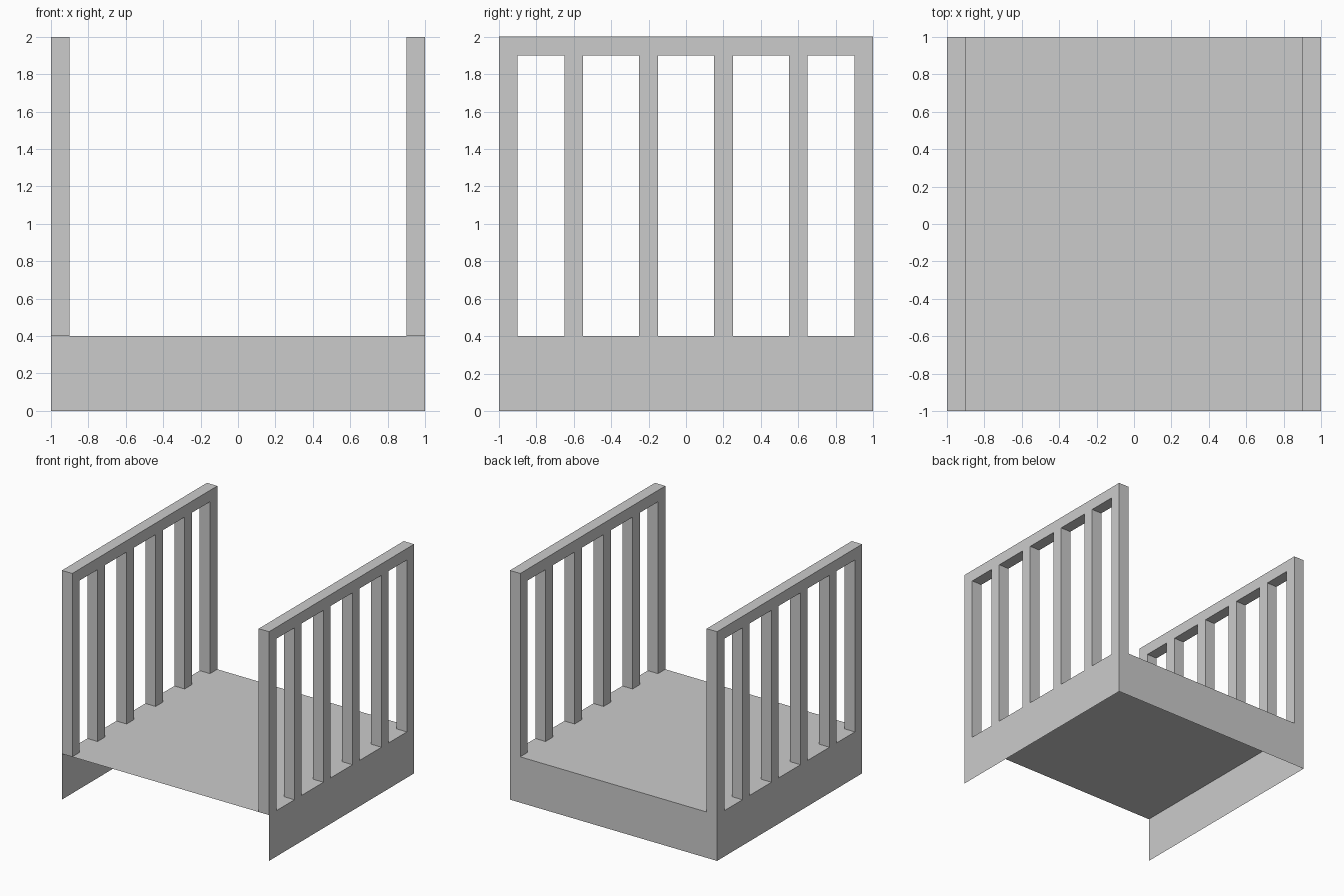
import bpy, bmesh

if "Cube" in bpy.data.objects:
    bpy.data.objects.remove(bpy.data.objects["Cube"])


def make_object(name, bm):
    mesh = bpy.data.meshes.new(name)
    bm.to_mesh(mesh)
    bm.free()
    obj = bpy.data.objects.new(name, mesh)
    bpy.context.collection.objects.link(obj)
    return obj


# Base: thin-walled box, open at the front and underneath
bm = bmesh.new()
bmesh.ops.create_cube(bm, size=2)
for v in bm.verts:
    v.co.z = 0.4 if v.co.z > 0 else 0.0
open_sides = [f for f in bm.faces if f.normal.z < -0.5 or f.normal.y < -0.5]
bmesh.ops.delete(bm, geom=open_sides, context='FACES')
make_object("platform_base", bm)

# Railing: six square posts joined by a top rail, drawn as cells and extruded
BOTTOM, RAIL, TOP = 0.4, 1.9, 2.0
ys = [-1, -0.9, -0.65, -0.55, -0.25, -0.15, 0.15, 0.25, 0.55, 0.65, 0.9, 1]
bm = bmesh.new()


def cell(y0, y1, z0, z1):
    corners = [(y0, z0), (y1, z0), (y1, z1), (y0, z1)]
    bm.faces.new([bm.verts.new((1, y, z)) for y, z in corners])


for i, (y0, y1) in enumerate(zip(ys, ys[1:])):
    cell(y0, y1, RAIL, TOP)
    if i % 2 == 0:
        cell(y0, y1, BOTTOM, RAIL)
bmesh.ops.remove_doubles(bm, verts=bm.verts[:], dist=1e-4)
outer = bm.faces[:]
result = bmesh.ops.extrude_face_region(bm, geom=outer, use_keep_orig=True)
new_verts = [g for g in result["geom"] if isinstance(g, bmesh.types.BMVert)]
bmesh.ops.translate(bm, verts=new_verts, vec=(-0.1, 0, 0))
bmesh.ops.recalc_face_normals(bm, faces=bm.faces[:])

# Posts stand directly on the platform, so their feet need no caps
feet = [f for f in bm.faces if all(abs(v.co.z - BOTTOM) < 1e-4 for v in f.verts)]
bmesh.ops.delete(bm, geom=feet, context='FACES_ONLY')
railing = make_object("side_railings", bm)

# Matching railing on the left side
mirror = railing.modifiers.new("mirror_sides", 'MIRROR')
mirror.use_axis = (True, False, False)
mirror.use_mirror_merge = False
